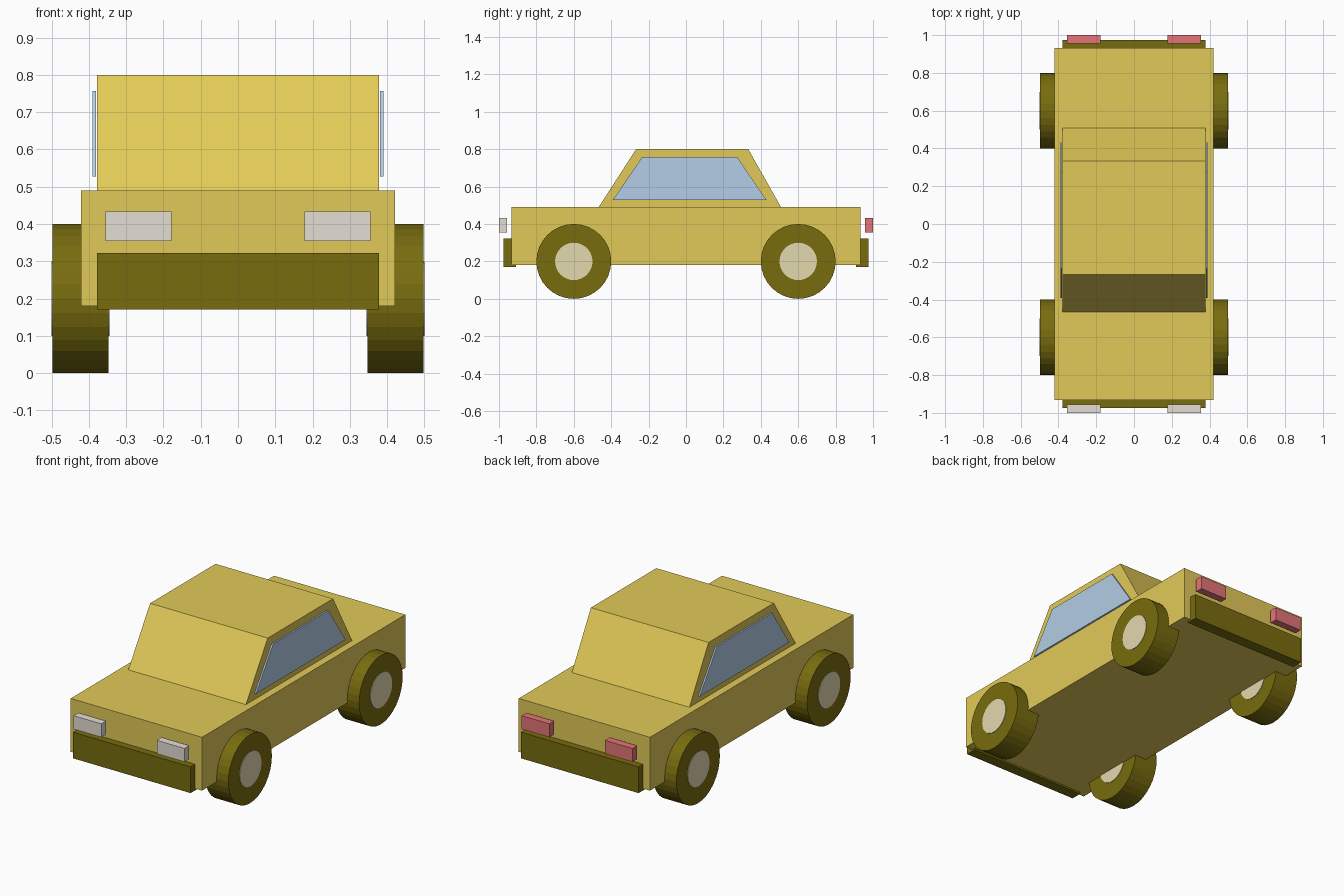
import bpy, bmesh, math
from mathutils import Matrix

if "Cube" in bpy.data.objects:
    bpy.data.objects.remove(bpy.data.objects["Cube"])


def material(name, r, g, b):
    """Flat material from an sRGB colour (0-255)."""
    def lin(c):
        c /= 255
        return c / 12.92 if c <= 0.04045 else ((c + 0.055) / 1.055) ** 2.4
    m = bpy.data.materials.new(name)
    m.diffuse_color = (lin(r), lin(g), lin(b), 1)
    m.use_nodes = True
    m.node_tree.nodes["Principled BSDF"].inputs["Base Color"].default_value = m.diffuse_color
    return m


YELLOW = material("body yellow", 226, 202, 88)
TYRE = material("dark olive", 120, 108, 14)
HUB = material("hub cream", 228, 216, 175)
GLASS = material("window blue", 180, 205, 230)
WHITE = material("headlight grey", 228, 222, 212)
RED = material("tail light red", 228, 116, 120)


def finish(name, bm, mat):
    bmesh.ops.recalc_face_normals(bm, faces=bm.faces)
    mesh = bpy.data.meshes.new(name)
    bm.to_mesh(mesh)
    bm.free()
    mesh.materials.append(mat)
    obj = bpy.data.objects.new(name, mesh)
    bpy.context.collection.objects.link(obj)
    return obj


def prism(name, profile, x0, x1, mat):
    """Extrude a (y, z) profile from x0 to x1."""
    bm = bmesh.new()
    face = bm.faces.new([bm.verts.new((x0, y, z)) for y, z in profile])
    ext = bmesh.ops.extrude_face_region(bm, geom=[face])["geom"]
    verts = [v for v in ext if isinstance(v, bmesh.types.BMVert)]
    bmesh.ops.translate(bm, verts=verts, vec=(x1 - x0, 0, 0))
    return finish(name, bm, mat)


def box(name, x0, x1, y0, y1, z0, z1, mat):
    return prism(name, [(y0, z0), (y1, z0), (y1, z1), (y0, z1)], x0, x1, mat)


def disc(name, x0, x1, y, z, radius, mat):
    """Cylinder lying along x."""
    bm = bmesh.new()
    place = Matrix.Translation(((x0 + x1) / 2, y, z)) @ Matrix.Rotation(math.pi / 2, 4, 'Y')
    bmesh.ops.create_cone(bm, cap_ends=True, segments=32, radius1=radius,
                          radius2=radius, depth=abs(x1 - x0), matrix=place)
    return finish(name, bm, mat)


# Lower body and cabin
box("body", -0.422, 0.422, -0.933, 0.933, 0.18, 0.49, YELLOW)
prism("cabin", [(-0.467, 0.49), (0.508, 0.49), (0.333, 0.80), (-0.267, 0.80)],
      -0.378, 0.378, YELLOW)

# Bumpers
for end, y0, y1 in (("front", -0.975, -0.91), ("rear", 0.91, 0.975)):
    box(end + "_bumper", -0.378, 0.378, y0, y1, 0.17, 0.322, TYRE)

for side, s in (("left", -1), ("right", 1)):
    # Side windows
    prism(side + "_window", [(-0.392, 0.527), (0.431, 0.527), (0.274, 0.757), (-0.235, 0.757)],
          s * 0.381, s * 0.39, GLASS)
    # Lights, standing just clear of the body
    box(side + "_headlight", s * 0.178, s * 0.356, -1.0, -0.956, 0.355, 0.433, WHITE)
    box(side + "_tail_light", s * 0.178, s * 0.356, 0.956, 1.0, 0.355, 0.433, RED)
    # Wheels, with hubs showing on both faces
    for end, y in (("front", -0.6), ("rear", 0.6)):
        disc(f"{end}_{side}_tyre", s * 0.348, s * 0.498, y, 0.2, 0.2, TYRE)
        disc(f"{end}_{side}_hub", s * 0.345, s * 0.501, y, 0.2, 0.1, HUB)
